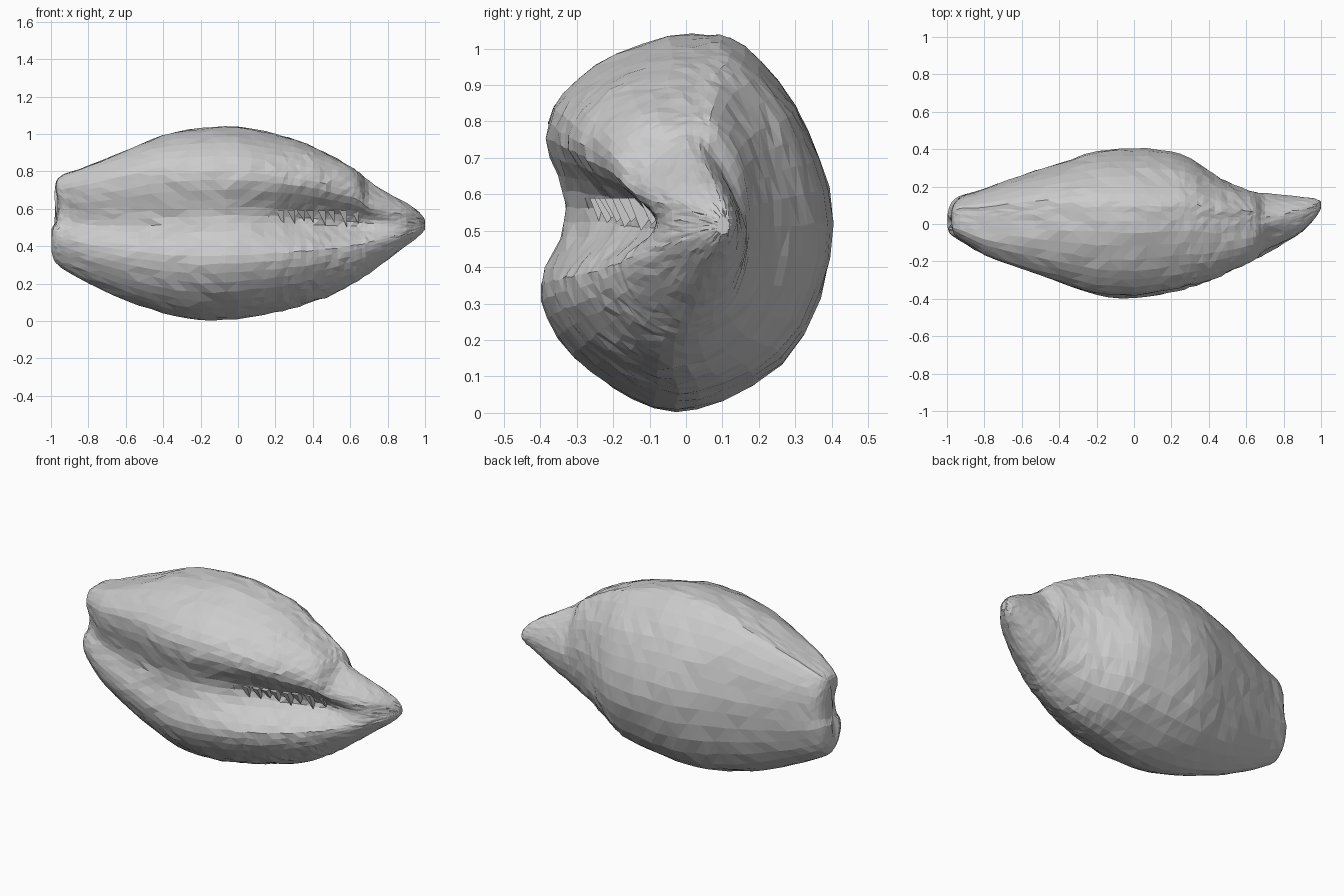
import bpy, bmesh, math, random
from mathutils import Vector

random.seed(4)

# Stations along the shell: x, front y, back y, bottom z, top z, groove depth, upper fullness
STATIONS = [
    (-0.998, -0.020, 0.050, 0.38, 0.66, 0.000, 0.1),
    (-0.985, -0.055, 0.105, 0.33, 0.745, 0.010, 0.12),
    (-0.94, -0.085, 0.148, 0.28, 0.785, 0.020, 0.13),
    (-0.80, -0.165, 0.190, 0.20, 0.83, 0.035, 0.13),
    (-0.60, -0.240, 0.260, 0.11, 0.91, 0.04, 0.10),
    (-0.40, -0.310, 0.325, 0.04, 0.99, 0.045, 0.06),
    (-0.20, -0.380, 0.390, 0.003, 1.03, 0.05, 0.02),
    (0.00, -0.400, 0.405, 0.012, 1.037, 0.07, 0),
    (0.20, -0.370, 0.388, 0.045, 1.00, 0.11, 0),
    (0.30, -0.340, 0.352, 0.07, 0.97, 0.13, 0.02),
    (0.40, -0.305, 0.285, 0.10, 0.93, 0.13, 0.05),
    (0.50, -0.260, 0.225, 0.14, 0.88, 0.13, 0.08),
    (0.60, -0.215, 0.182, 0.19, 0.825, 0.12, 0.11),
    (0.65, -0.190, 0.170, 0.22, 0.79, 0.11, 0.08),
    (0.70, -0.165, 0.165, 0.255, 0.75, 0.08, -0.10),
    (0.80, -0.105, 0.155, 0.325, 0.685, 0.025, -0.04),
    (0.90, -0.040, 0.145, 0.405, 0.63, 0.0, 0),
    (0.97, 0.035, 0.135, 0.455, 0.58, 0.0, 0),
    (1.00, 0.085, 0.120, 0.49, 0.54, 0.0, 0),
]

# Unit cross-section (y, z) clockwise from the front middle, before the groove
SECTION = [
    (-0.98, 0.08), (-0.97, 0.25), (-0.96, 0.45), (-0.91, 0.61), (-0.74, 0.76),
    (-0.48, 0.89), (-0.12, 0.99), (0.15, 1.0), (0.30, 0.98), (0.50, 0.86),
    (0.74, 0.62), (0.90, 0.35), (1.0, 0.0), (0.91, -0.40), (0.65, -0.75),
    (0.25, -0.94), (-0.08, -1.0), (-0.38, -0.93), (-0.65, -0.80), (-0.88, -0.61),
    (-0.99, -0.42), (-0.99, -0.25), (-0.98, -0.08),
]


def spline(p0, p1, p2, p3, t):
    return tuple(0.5 * (2 * b + (c - a) * t + (2 * a - 5 * b + 4 * c - d) * t * t
                        + (3 * b - a - 3 * c + d) * t ** 3)
                 for a, b, c, d in zip(p0, p1, p2, p3))


def refine(points, steps, closed):
    n, out = len(points), []
    get = (lambda i: points[i % n]) if closed else (lambda i: points[max(0, min(n - 1, i))])
    for i in range(n if closed else n - 1):
        out += [spline(get(i - 1), get(i), get(i + 1), get(i + 2), k / steps)
                for k in range(steps)]
    return out if closed else out + [points[-1]]


def groove(w):
    # steep under the upper lip, gently sloping shelf on the lower lip
    s = (0.50 - w) / 0.44 if w > 0.06 else (w + 0.36) / 0.42
    s = max(0.0, min(1.0, s))
    return s * s * (3 - 2 * s)


def add_object(bm, name):
    bmesh.ops.recalc_face_normals(bm, faces=bm.faces)
    bmesh.ops.triangulate(bm, faces=bm.faces)
    mesh = bpy.data.meshes.new(name)
    bm.to_mesh(mesh)
    bm.free()
    bpy.context.collection.objects.link(bpy.data.objects.new(name, mesh))


# Shell: loft through the stations
bm = bmesh.new()
ring_shape = refine(SECTION, 2, True)
rings = []
for x, y0, y1, z0, z1, depth, full in refine(STATIONS, 3, False):
    cy, hy, cz, hz = (y0 + y1) / 2, (y1 - y0) / 2, (z0 + z1) / 2, (z1 - z0) / 2
    ring = []
    for u, w in ring_shape:
        # swollen outer lip that drops off sharply onto the spire
        k = 1 + full * min(1, 2 * abs(u * w)) if w > 0 else 1
        y = cy + max(-1, min(1, u * k)) * hy
        z = cz + max(-1, min(1, w * k)) * hz
        if u < -0.5:
            y += max(0, depth) * groove(w)
        # siphon notch at the blunt end
        px = x
        if x < -0.85:
            amp = 0.03 if u < 0.3 else 0.008
            px += amp * math.exp(-((z - 0.60) / 0.09) ** 2) * min(1, (-0.85 - x) / 0.1)
            if z > 0.5:
                px += 0.012
        jit = 0.005 if abs(x) < 0.6 else 0.003
        ring.append(bm.verts.new((px + random.uniform(-jit, jit) * (abs(x) < 0.95),
                                  y + random.uniform(-jit, jit) * 0.8,
                                  max(0, z + random.uniform(-jit, jit) * 0.8))))
    rings.append(ring)
n = len(ring_shape)
for a, b in zip(rings, rings[1:]):
    for i in range(n):
        bm.faces.new((a[i], a[(i + 1) % n], b[(i + 1) % n], b[i]))
for ring, dx in ((rings[0], 0.01), (rings[-1], 0.0)):
    c = sum((v.co for v in ring), Vector()) / n
    tip = bm.verts.new(c + Vector((dx, 0, 0)))
    for i in range(n):
        bm.faces.new((ring[i], ring[(i + 1) % n], tip))
add_object(bm, "shell_body")

# Teeth: thin irregular wedges hanging from the upper lip into the opening
bm = bmesh.new()
for i in range(11):
    x = 0.10 + i * 0.058 + random.uniform(-0.012, 0.012)
    y = -0.325 + 0.36 * x * x + 0.03 * x + 0.035
    h = random.uniform(0.03, 0.10)
    top = [bm.verts.new((x + dx, y + dy, 0.59)) for dx, dy in
           ((-0.022, 0.0), (0.018, 0.0), (0.012, 0.10), (-0.012, 0.10))]
    point = bm.verts.new((x + 0.018, y + 0.035, 0.575 - h))
    bm.faces.new(top)
    for k in range(4):
        bm.faces.new((top[k], top[(k + 1) % 4], point))
add_object(bm, "opening_teeth")
